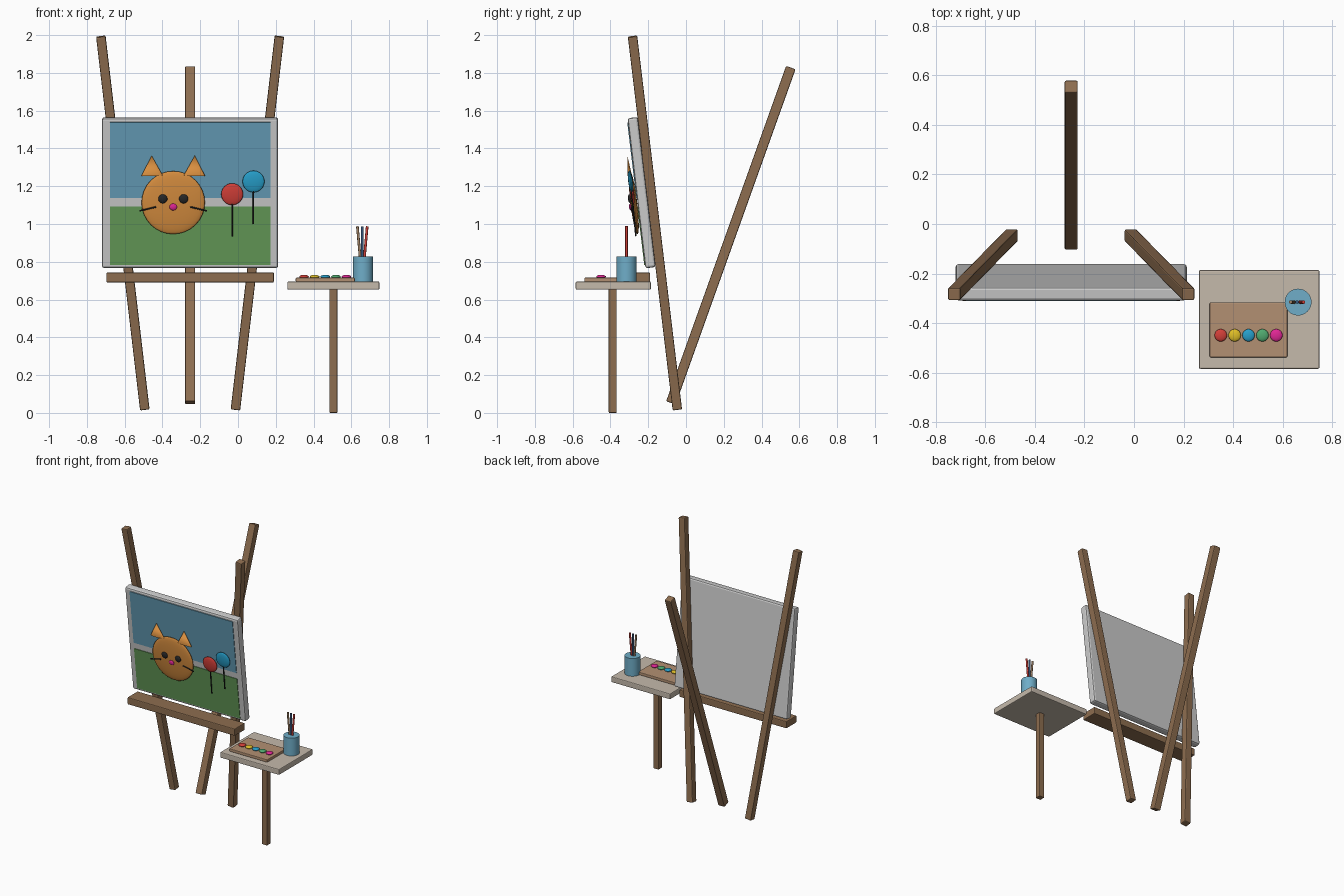
import bpy, bmesh, math
from mathutils import Matrix, Vector

if "Cube" in bpy.data.objects:
    bpy.data.objects.remove(bpy.data.objects["Cube"])

MATS = {}
COLORS = {
    "wood": (0.27, 0.155, 0.08), "table": (0.56, 0.49, 0.41), "palette": (0.45, 0.28, 0.17),
    "sky": (0.13, 0.34, 0.48), "grass": (0.13, 0.33, 0.10), "orange": (0.68, 0.27, 0.05),
    "black": (0.02, 0.02, 0.02), "pink": (0.75, 0.02, 0.30), "red": (0.65, 0.05, 0.04),
    "blue": (0.02, 0.35, 0.60), "yellow": (0.75, 0.52, 0.02), "green": (0.08, 0.40, 0.16),
    "cup": (0.16, 0.42, 0.58), "tan": (0.35, 0.22, 0.13), "navy": (0.04, 0.10, 0.22),
}


def mat(key):
    if key not in MATS:
        MATS[key] = bpy.data.materials.new(key)
        MATS[key].diffuse_color = (*COLORS[key], 1)
    return MATS[key]


def make(name, bm, color, matrix, smooth=False, bevel=0):
    me = bpy.data.meshes.new(name)
    for f in bm.faces:
        f.smooth = smooth and len(f.verts) <= 4
    bm.to_mesh(me)
    bm.free()
    ob = bpy.data.objects.new(name, me)
    bpy.context.collection.objects.link(ob)
    ob.matrix_world = matrix
    if color:
        me.materials.append(mat(color))
    if bevel:
        b = ob.modifiers.new("bevel", "BEVEL")
        b.width, b.segments = bevel, 2
    return ob


def box(name, loc, size, color, base=Matrix(), bevel=0.006):
    bm = bmesh.new()
    bmesh.ops.create_cube(bm, size=1)
    bmesh.ops.scale(bm, vec=size, verts=bm.verts)
    return make(name, bm, color, base @ Matrix.Translation(loc), bevel=bevel)


def ball(name, loc, radii, color, base=Matrix()):
    bm = bmesh.new()
    bmesh.ops.create_uvsphere(bm, u_segments=32, v_segments=16, radius=1)
    bmesh.ops.scale(bm, vec=radii, verts=bm.verts)
    return make(name, bm, color, base @ Matrix.Translation(loc), smooth=True)


def span(a, b):
    """Frame centred between a and b, z along the part, x kept near world x."""
    a, b = Vector(a), Vector(b)
    z = (b - a).normalized()
    ref = Vector((1, 0, 0)) if abs(z.x) < 0.9 else Vector((0, 0, 1))
    x = (ref - z * ref.dot(z)).normalized()
    rot = Matrix((x, z.cross(x), z)).transposed().to_4x4()
    return Matrix.Translation((a + b) / 2) @ rot, (b - a).length


def beam(name, a, b, width, color):
    m, length = span(a, b)
    return box(name, (0, 0, 0), (width, width, length), color, m)


def rod(name, a, b, r, color, base=Matrix(), sides=12, r2=None):
    m, length = span(a, b)
    bm = bmesh.new()
    bmesh.ops.create_cone(bm, cap_ends=True, segments=sides, radius1=r,
                          radius2=r if r2 is None else r2, depth=length)
    return make(name, bm, color, base @ m, smooth=True)


CX = -0.2535

# easel frame
for side, s in (("left", -1), ("right", 1)):
    beam(f"front_leg_{side}", (CX + s * 0.24, -0.046, 0.018),
         (CX + s * 0.4725, -0.283, 1.993), 0.05, "wood")
beam("rear_leg", (CX, -0.08, 0.053), (CX, 0.555, 1.828), 0.053, "wood")
box("tray", (CX, -0.25, 0.717), (0.887, 0.12, 0.053), "wood")

# tilted canvas; the painting is placed in its local frame
PIV = Vector((CX, -0.235, 1.166))
TILT = Matrix.Translation(PIV) @ Matrix.Rotation(math.radians(6.8), 4, "X")
box("canvas", (0, 0, 0), (0.933, 0.055, 0.80), None, TILT, bevel=0.012)


def on(x, z, off):
    """Point at front-view x, z, lifted off the canvas face."""
    return (x - CX, -0.0275 - off, (z - PIV.z) * 1.007)


box("painted_sky", on(CX, 1.342, 0.0), (0.85, 0.008, 0.403), "sky", TILT, bevel=0)
box("painted_grass", on(CX, 0.941, 0.0), (0.85, 0.008, 0.312), "grass", TILT, bevel=0)

# cat face
HX = -0.343
ball("cat_head", on(HX, 1.119, 0.02), (0.168, 0.018, 0.168), "orange", TILT)
ball("cat_nose", on(HX, 1.098, 0.04), (0.02, 0.008, 0.018), "pink", TILT)
for side, s in (("left", -1), ("right", 1)):
    ear = rod(f"cat_ear_{side}", on(HX + s * 0.112, 1.262, 0.024),
              on(HX + s * 0.114, 1.368, 0.024), 0.057, "orange", TILT, 24, 0)
    ear.data.transform(Matrix.Diagonal((1, 0.2, 1, 1)))
    ball(f"cat_eye_{side}", on(HX + s * 0.055, 1.141, 0.038), (0.024, 0.01, 0.024), "black", TILT)
    rod(f"cat_whisker_{side}", on(HX + s * 0.09, 1.098, 0.036),
        on(HX + s * 0.178, 1.077, 0.036), 0.004, "black", TILT)

# balloons
for color, x, z, low in (("red", -0.031, 1.164, 0.942), ("blue", 0.082, 1.231, 1.007)):
    ball(f"balloon_{color}", on(x, z, 0.024), (0.058, 0.012, 0.058), color, TILT)
    rod(f"balloon_string_{color}", on(x, low, 0.03), on(x, z - 0.05, 0.026), 0.004, "black", TILT)

# side table
box("table_top", (0.505, -0.385, 0.674), (0.487, 0.398, 0.043), "table")
box("table_leg", (0.505, -0.388, 0.328), (0.042, 0.042, 0.656), "wood", bevel=0.004)

# palette and paint
box("palette", (0.462, -0.427, 0.705), (0.313, 0.222, 0.021), "palette", bevel=0.004)
for i, color in enumerate(("red", "yellow", "blue", "green", "pink")):
    ball(f"paint_{color}", (0.35 + i * 0.056, -0.449, 0.721), (0.025, 0.025, 0.01), color)

# brush cup
rod("brush_cup", (0.662, -0.315, 0.693), (0.662, -0.315, 0.828), 0.054, "cup", sides=32)
for i, color in enumerate(("tan", "navy", "red")):
    k = i - 1
    rod(f"brush_{i + 1}", (0.658 + k * 0.004, -0.315, 0.74),
        (0.658 + k * 0.026, -0.315, 0.988), 0.007, color)

for m in bpy.data.materials:
    if m.users and not m.is_grease_pencil:
        m.use_nodes = True
        m.node_tree.nodes["Principled BSDF"].inputs["Base Color"].default_value = m.diffuse_color
